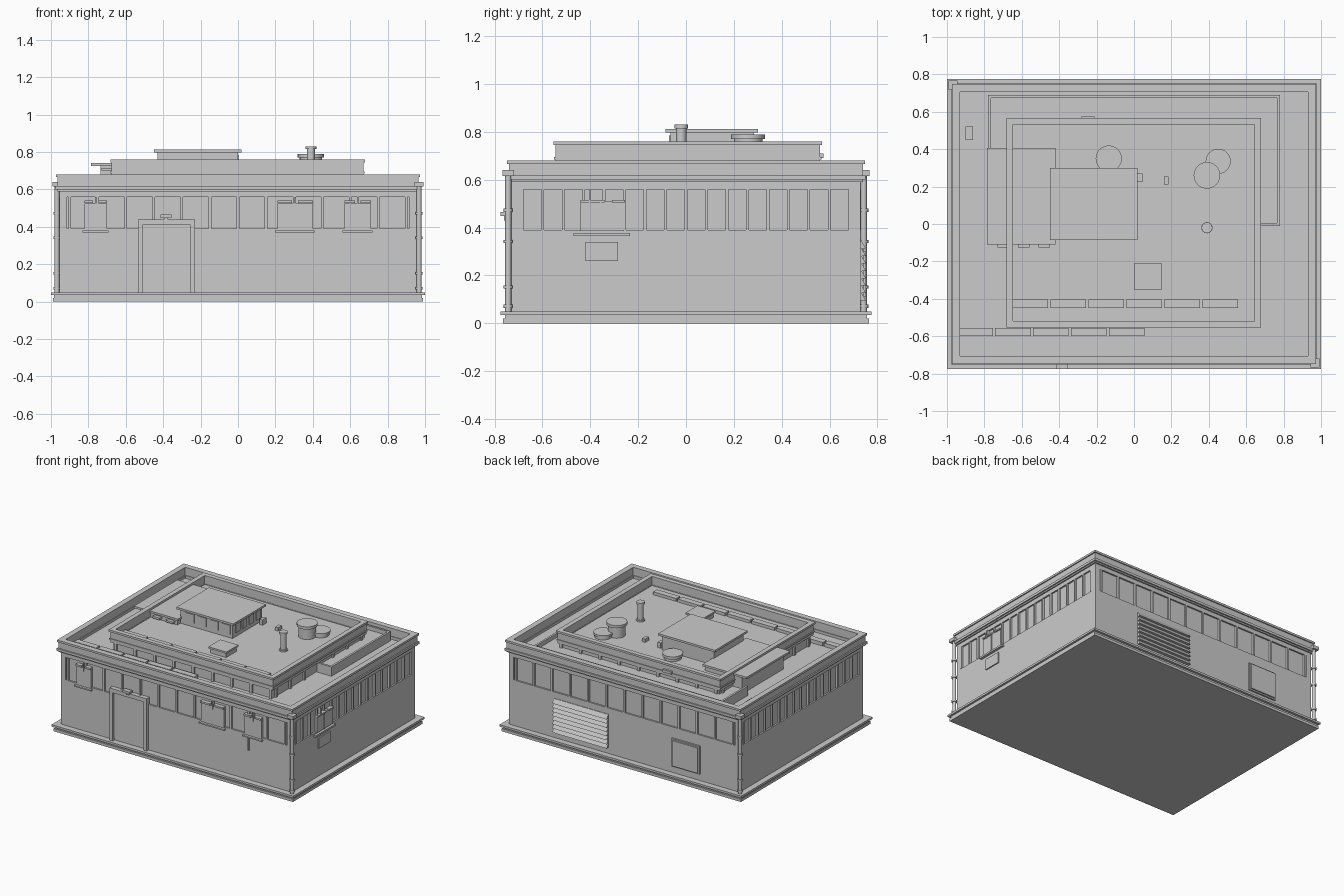
import bpy, bmesh, math
from mathutils import Matrix, Vector

grey = bpy.data.materials.new("plain_grey")
grey.diffuse_color = (0.6, 0.6, 0.6, 1)


def finish(name, bm):
    me = bpy.data.meshes.new(name)
    bm.to_mesh(me)
    bm.free()
    me.materials.append(grey)
    ob = bpy.data.objects.new(name, me)
    bpy.context.collection.objects.link(ob)
    return ob


def boxes(name, items):
    """One object made of boxes given as (x0, x1, y0, y1, z0, z1)."""
    bm = bmesh.new()
    for x0, x1, y0, y1, z0, z1 in items:
        m = Matrix.Translation(((x0 + x1) / 2, (y0 + y1) / 2, (z0 + z1) / 2))
        m = m @ Matrix.Diagonal((x1 - x0, y1 - y0, z1 - z0, 1))
        bmesh.ops.create_cube(bm, size=1, matrix=m)
    return finish(name, bm)


def ring(name, x0, x1, y0, y1, levels):
    """Rectangular wall ring; levels are (outward offset, thickness, z0, z1)."""
    items = []
    for o, t, z0, z1 in levels:
        a, b, c, d = x0 - o, x1 + o, y0 - o, y1 + o
        items += [(a, b, c, c + t, z0, z1), (a, b, d - t, d, z0, z1),
                  (a, a + t, c + t, d - t, z0, z1), (b - t, b, c + t, d - t, z0, z1)]
    return boxes(name, items)


def cylinders(name, items, sides=24):
    """One object made of upright cylinders given as (x, y, r, z0, z1)."""
    bm = bmesh.new()
    for x, y, r, z0, z1 in items:
        bmesh.ops.create_cone(bm, cap_ends=True, segments=sides, radius1=r, radius2=r,
                              depth=z1 - z0,
                              matrix=Matrix.Translation((x, y, (z0 + z1) / 2)))
    ob = finish(name, bm)
    for p in ob.data.polygons:
        p.use_smooth = len(p.vertices) == 4
    for e in ob.data.edges:
        e.use_edge_sharp = abs(ob.data.vertices[e.vertices[0]].co.z
                               - ob.data.vertices[e.vertices[1]].co.z) < 1e-5
    return ob


WX, WY = 0.955, 0.73       # wall half sizes
ROOF, DECK = 0.595, 0.69   # lower and upper roof heights

# Plinth and main body
boxes("plinth", [(-0.99, 0.99, -0.765, 0.765, 0, 0.02),
                 (-0.985, 0.985, -0.757, 0.757, 0.02, 0.035),
                 (-1, 1, -0.775, 0.775, 0.035, 0.05)])
boxes("lower_wall", [(-WX, WX, -WY, WY, 0.05, 0.375)])
boxes("window_band", [(-WX + 0.012, WX - 0.012, -WY + 0.012, WY - 0.012, 0.375, ROOF)])
ring("wall_head", -WX, WX, -WY, WY, [(0, 0.03, 0.56, ROOF), (0, 0.03, 0.375, 0.39)])

# Ribs dividing the band on all four sides
ribs = []
for s in (-1, 1):
    for i in range(13):
        x = (i - 6) * 0.15
        y0, y1 = sorted((s * (WY - 0.02), s * (WY + 0.002)))
        ribs.append((x - 0.007, x + 0.007, y0, y1, 0.39, 0.56))
    for i in range(17):
        y = (i - 8) * 0.0855
        x0, x1 = sorted((s * (WX - 0.02), s * (WX + 0.002)))
        ribs.append((x0, x1, y - 0.006, y + 0.006, 0.39, 0.56))
    for t in (-1, 1):
        x0, x1 = sorted((s * (WX - 0.04), s * WX))
        y0, y1 = sorted((t * (WY - 0.04), t * WY))
        ribs.append((x0, x1, y0, y1, 0.375, ROOF))
boxes("band_ribs", ribs)

# Lower roof parapet
ring("parapet", -0.965, 0.965, -0.74, 0.74,
     [(0, 0.03, 0.59, 0.67), (0.01, 0.045, 0.60, 0.618), (0.008, 0.042, 0.665, 0.68)])

# Upper block with an overhanging parapet
UX0, UX1, UY0, UY1 = -0.675, 0.67, -0.545, 0.56
boxes("upper_block", [(UX0 + 0.015, UX1 - 0.015, UY0 + 0.015, UY1 - 0.015, ROOF, DECK)])
ring("upper_parapet", UX0, UX1, UY0, UY1,
     [(0, 0.022, 0.665, 0.75), (0.008, 0.035, 0.745, 0.76), (0.006, 0.03, 0.685, 0.695)])
posts = []
for i in range(9):
    x = UX0 + 0.03 + i * 0.16
    posts += [(x, x + 0.02, UY0 + 0.003, UY0 + 0.02, ROOF, 0.67),
              (x, x + 0.02, UY1 - 0.02, UY1 - 0.003, ROOF, 0.67)]
for i in range(7):
    y = UY0 + 0.04 + i * 0.168
    posts += [(UX0 + 0.003, UX0 + 0.02, y, y + 0.02, ROOF, 0.67),
              (UX1 - 0.02, UX1 - 0.003, y, y + 0.02, ROOF, 0.67)]
boxes("upper_block_posts", posts)

# Raised walkway wrapping the rear of the upper block
boxes("rear_walkway", [(-0.77, 0.77, 0.54, 0.68, ROOF, 0.635),
                       (0.65, 0.77, 0, 0.54, ROOF, 0.635),
                       (-0.77, -0.65, 0.38, 0.54, ROOF, 0.635)])
boxes("rear_walkway_lip", [(-0.78, 0.78, 0.675, 0.69, ROOF, 0.665),
                           (0.765, 0.78, -0.01, 0.675, ROOF, 0.665),
                           (0.66, 0.765, -0.01, 0.005, ROOF, 0.665),
                           (-0.78, -0.765, 0.38, 0.675, ROOF, 0.665)])

# Penthouse with front windows and slab roof
boxes("penthouse", [(-0.43, 0.0, -0.065, 0.285, DECK, 0.80)])
boxes("penthouse_roof", [(-0.45, 0.02, -0.085, 0.30, 0.797, 0.812)])
frames = []
for i in range(4):
    x = -0.385 + i * 0.10
    frames.append((x, x + 0.07, -0.071, -0.06, 0.72, 0.785))
    y = -0.03 + i * 0.08
    frames.append((-0.005, 0.006, y, y + 0.05, 0.72, 0.785))
boxes("penthouse_windows", frames)

# Side annex beside the penthouse
boxes("annex", [(-0.735, -0.43, -0.10, 0.39, ROOF, 0.725)])
boxes("annex_roof", [(-0.785, -0.42, -0.11, 0.405, 0.725, 0.74)])
boxes("annex_brackets", [(x, x + 0.06, -0.125, -0.10, 0.70, 0.715)
                         for x in (-0.73, -0.62, -0.51)])

# Roof tanks and chimney
cylinders("roof_tanks", [(0.39, 0.26, 0.06, DECK, 0.775), (0.39, 0.26, 0.071, 0.77, 0.79),
                         (0.45, 0.335, 0.06, DECK, 0.715), (0.45, 0.335, 0.067, 0.71, 0.725),
                         (-0.135, 0.35, 0.06, DECK, 0.715), (-0.135, 0.35, 0.07, 0.71, 0.73)])
cylinders("chimney", [(0.39, -0.02, 0.022, DECK, 0.82), (0.39, -0.02, 0.029, 0.815, 0.83),
                      (0.39, -0.02, 0.03, DECK, 0.70)], 16)

# Hatch, small vents and rows of roof panels
boxes("roof_hatch", [(0.01, 0.14, -0.34, -0.22, DECK, 0.725),
                     (0, 0.15, -0.35, -0.21, 0.725, 0.738)])
boxes("small_vents", [(0.02, 0.045, 0.225, 0.27, DECK, 0.73),
                      (0.16, 0.185, 0.21, 0.255, DECK, 0.715),
                      (-0.90, -0.86, 0.45, 0.52, ROOF, 0.625),
                      (-0.28, -0.21, 0.56, 0.575, 0.69, 0.71)])
boxes("upper_panels", [(-0.65 + i * 0.203, -0.46 + i * 0.203, -0.45, -0.405, DECK, 0.712)
                       for i in range(6)])
boxes("lower_panels", [(-0.945 + i * 0.203, -0.755 + i * 0.203, -0.60, -0.555, ROOF, 0.622)
                       for i in range(5)])

# Front door with frame and lamp
boxes("door_frame", [(-0.535, -0.51, -0.752, -0.71, 0.05, 0.44),
                     (-0.255, -0.23, -0.752, -0.71, 0.05, 0.44),
                     (-0.535, -0.23, -0.752, -0.71, 0.41, 0.44)])
boxes("door_leaf", [(-0.51, -0.255, -0.736, -0.71, 0.065, 0.41)])
boxes("door_lamp", [(-0.415, -0.355, -0.775, -0.74, 0.448, 0.465),
                    (-0.395, -0.375, -0.76, -0.74, 0.43, 0.45)])

# Front windows with sills and hoods
parts = []
for a, b in ((-0.82, -0.70), (0.21, 0.40), (0.57, 0.71)):
    m = (a + b) / 2
    parts += [(a, b, -0.737, -0.71, 0.385, 0.525),
              (a - 0.012, b + 0.008, -0.748, -0.71, 0.37, 0.38),
              (a, m - 0.015, -0.748, -0.71, 0.527, 0.54),
              (m + 0.015, b, -0.748, -0.71, 0.527, 0.54),
              (m - 0.004, m + 0.004, -0.743, -0.71, 0.50, 0.56)]
parts.append((0.597, 0.605, -0.738, -0.72, 0.27, 0.37))
boxes("front_windows", parts)

# Right side window, hood, sill and wall box
boxes("right_window", [(0.93, 0.963, -0.44, -0.26, 0.385, 0.51),
                       (0.93, 0.973, -0.47, -0.235, 0.365, 0.378),
                       (0.93, 0.973, -0.44, -0.34, 0.505, 0.515),
                       (0.93, 0.973, -0.31, -0.255, 0.505, 0.515),
                       (0.93, 0.968, -0.405, -0.398, 0.50, 0.56),
                       (0.93, 0.968, -0.36, -0.353, 0.385, 0.51)])
boxes("right_wall_box", [(0.94, 0.964, -0.42, -0.285, 0.26, 0.34)])

# Rear slatted shutter and service panel
bm = bmesh.new()
for i in range(8):
    z = 0.095 + i * 0.031
    prof = [(0.72, z), (0.752, z), (0.734, z + 0.031), (0.72, z + 0.031)]
    rows = [[bm.verts.new((x, y, h)) for y, h in prof] for x in (0.13, 0.58)]
    bm.faces.new(rows[0])
    bm.faces.new(rows[1][::-1])
    for k in range(4):
        n = (k + 1) % 4
        bm.faces.new((rows[0][k], rows[1][k], rows[1][n], rows[0][n]))
bmesh.ops.recalc_face_normals(bm, faces=bm.faces)
finish("rear_shutter", bm)
boxes("rear_panel", [(-0.63, -0.40, 0.71, 0.742, 0.10, 0.31),
                     (-0.62, -0.41, 0.742, 0.752, 0.11, 0.30)])

# Downpipes with collars and hoppers at two opposite corners
for name, x, y in (("front_right_downpipe", 0.968, -0.743),
                   ("rear_left_downpipe", -0.968, 0.743)):
    cylinders(name, [(x, y, 0.013, 0.05, 0.63)]
              + [(x, y, 0.019, z, z + 0.014) for z in (0.065, 0.145, 0.335, 0.465)], 12)
    boxes(name + "_hopper", [(x - 0.024, x + 0.024, y - 0.024, y + 0.024, 0.615, 0.64)])
